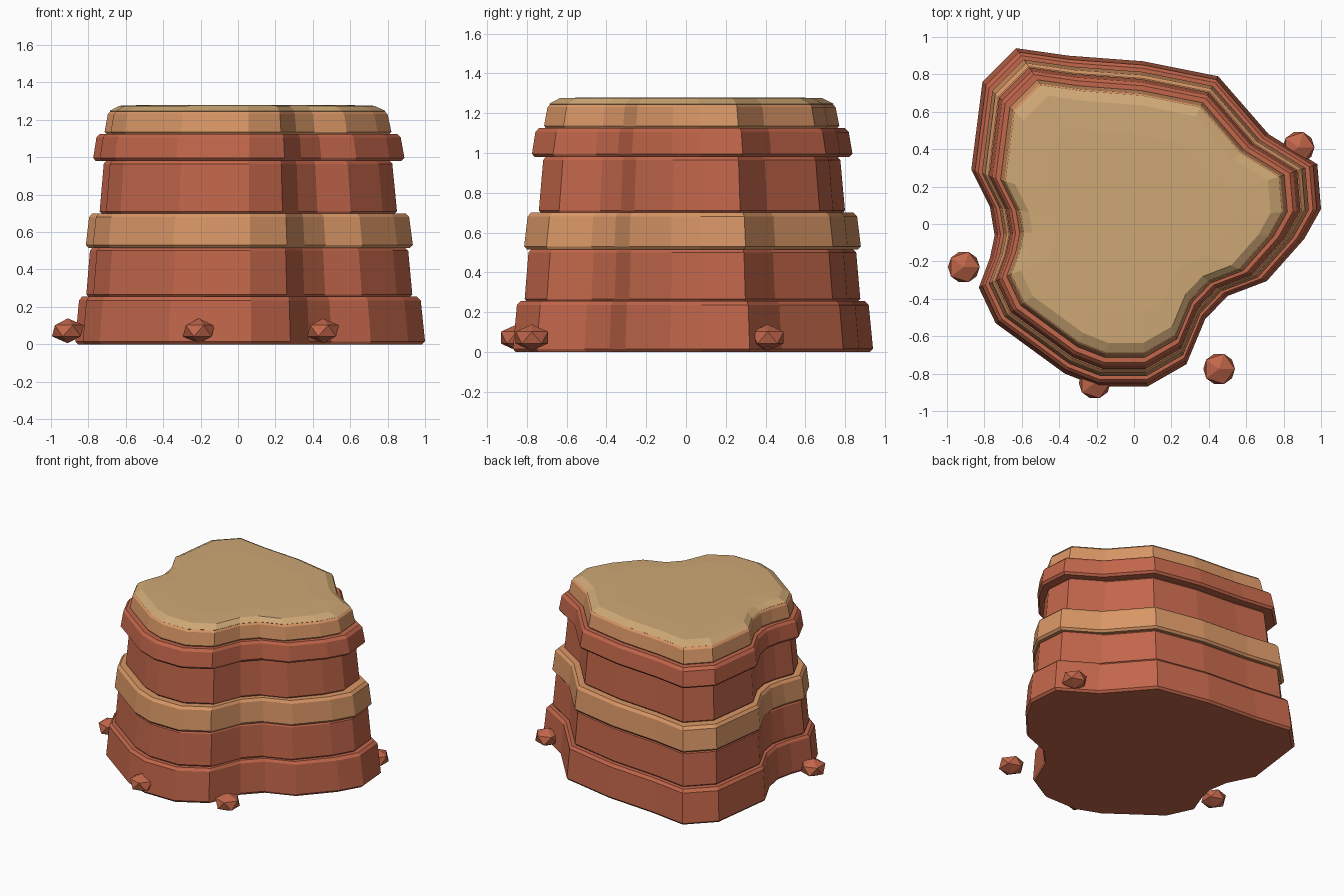
import bpy, bmesh

if "Cube" in bpy.data.objects:
    bpy.data.objects.remove(bpy.data.objects["Cube"])

def material(name, rgb):
    lin = [c / 12.92 if c <= 0.04045 else ((c + 0.055) / 1.055) ** 2.4 for c in rgb]
    m = bpy.data.materials.new(name)
    m.diffuse_color = (*lin, 1)
    m.use_nodes = True
    m.node_tree.nodes["Principled BSDF"].inputs["Base Color"].default_value = m.diffuse_color
    return m

RED = material("red rock", (0.76, 0.40, 0.29))
TAN = material("tan rock", (0.85, 0.59, 0.40))
SAND = material("pale sand", (0.81, 0.66, 0.46))

# Footprint of the mesa at ground level, counter-clockwise
OUTLINE = [(1.0, .08), (.98, .32), (.72, .48), (.45, .79), (.05, .87), (-.35, .90),
           (-.63, .94), (-.81, .76), (-.87, .29), (-.77, .09), (-.745, -.06),
           (-.77, -.18), (-.83, -.34), (-.74, -.53), (-.37, -.80), (-.19, -.87),
           (.07, -.87), (.28, -.75), (.38, -.51), (.50, -.385), (.71, -.305), (.91, -.08)]

def finish(name, bm, mat):
    bmesh.ops.recalc_face_normals(bm, faces=bm.faces)
    me = bpy.data.meshes.new(name)
    bm.to_mesh(me)
    bm.free()
    me.materials.append(mat)
    ob = bpy.data.objects.new(name, me)
    bpy.context.collection.objects.link(ob)

def loft(name, mat, rings):
    """Stack scaled copies of the outline: rings = [(scale, z), ...]."""
    bm = bmesh.new()
    loops = [[bm.verts.new((x * s, y * s, z)) for x, y in OUTLINE] for s, z in rings]
    n = len(OUTLINE)
    for a, b in zip(loops, loops[1:]):
        for i in range(n):
            j = (i + 1) % n
            bm.faces.new((a[i], a[j], b[j], b[i]))
    bm.faces.new(loops[0][::-1])
    bm.faces.new(loops[-1])
    finish(name, bm, mat)

# Rock strata: name, colour, bottom z, top z, bottom scale, top scale
STRATA = [("base_layer", RED, 0.0, .255, 1.0, .977),
          ("lower_layer", RED, .25, .52, .932, .91),
          ("middle_tan_band", TAN, .515, .70, .935, .915),
          ("upper_layer", RED, .695, .985, .85, .825),
          ("upper_ledge", RED, .98, 1.125, .89, .87),
          ("rim_tan_band", TAN, 1.12, 1.25, .82, .80)]
for name, mat, z0, z1, s0, s1 in STRATA:
    loft(name, mat, [(s0 - .016, z0), (s0, z0 + .016), (s1, z1 - .02), (s1 - .02, z1)])

# Sandy plateau on top
loft("plateau_cap", SAND, [(.77, 1.235), (.79, 1.247), (.73, 1.275), (.55, 1.28)])

# Loose boulders around the foot
for i, (x, y) in enumerate([(-.91, -.23), (-.21, -.85), (.455, -.775), (.88, .41)]):
    bm = bmesh.new()
    bmesh.ops.create_icosphere(bm, subdivisions=1, radius=.095)
    for v in bm.verts:
        v.co = (v.co.x + x, v.co.y + y, v.co.z * .7 + .072)
    finish(f"boulder_{i + 1}", bm, RED)
